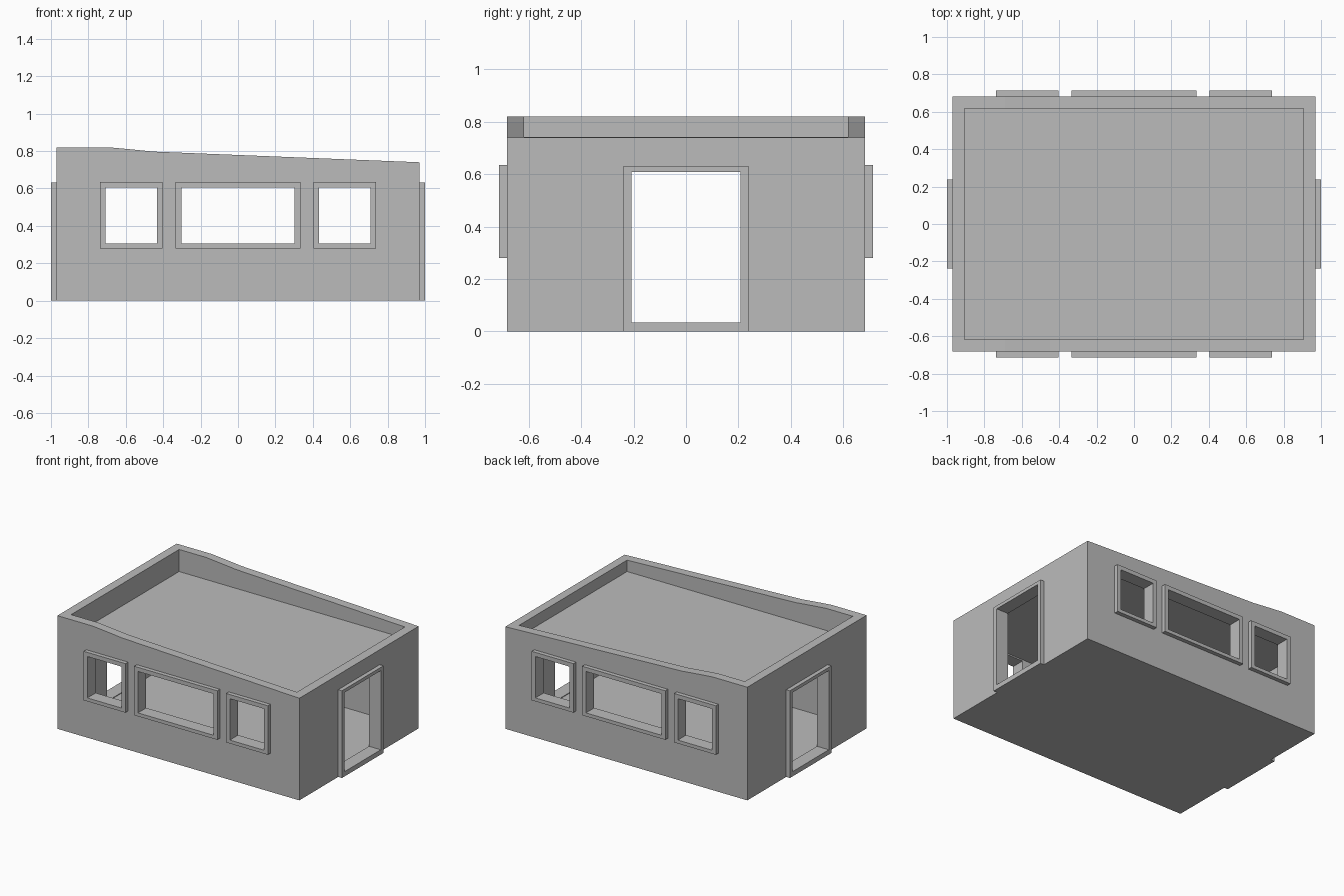
import bpy, bmesh
from mathutils import Vector, Matrix

cube = bpy.data.objects.get("Cube")
if cube:
    bpy.data.objects.remove(cube, do_unlink=True)

plaster = bpy.data.materials.new("plain grey")
plaster.use_nodes = True
grey = (0.5, 0.5, 0.5, 1)
plaster.diffuse_color = grey
plaster.node_tree.nodes["Principled BSDF"].inputs["Base Color"].default_value = grey

X, Y = 0.97, 0.683          # outer faces of the walls
WALL, TRIM, RIM = 0.065, 0.03, 0.03
FLOOR, CEILING, ROOF = 0.03, 0.615, 0.66


def add_object(name, bm):
    bmesh.ops.recalc_face_normals(bm, faces=bm.faces[:])
    mesh = bpy.data.meshes.new(name)
    bm.to_mesh(mesh)
    bm.free()
    mesh.materials.append(plaster)
    obj = bpy.data.objects.new(name, mesh)
    bpy.context.collection.objects.link(obj)
    return obj


def box(name, low, high):
    low, high = Vector(low), Vector(high)
    bm = bmesh.new()
    bmesh.ops.create_cube(bm, size=1, matrix=Matrix.Translation((low + high) / 2)
                          @ Matrix.Diagonal((high - low).to_4d()))
    return add_object(name, bm)


def cut(target, low, high):
    cutter = box("cutter", low, high)
    cutter.hide_render = True
    mod = target.modifiers.new("cut", 'BOOLEAN')
    mod.operation, mod.solver, mod.object = 'DIFFERENCE', 'EXACT', cutter
    bpy.context.view_layer.objects.active = target
    bpy.ops.object.modifier_apply(modifier=mod.name)
    bpy.data.objects.remove(cutter, do_unlink=True)


def frame(name, outer, inner, place):
    """Rectangular trim; place(u, v, depth) maps it onto a wall."""
    bm = bmesh.new()
    loops = []
    for u0, u1, v0, v1 in (outer, inner):
        for depth in (0, TRIM):
            corners = ((u0, v0), (u1, v0), (u1, v1), (u0, v1))
            loops.append([bm.verts.new(place(u, v, depth)) for u, v in corners])
    back_out, front_out, back_in, front_in = loops
    for a, b in ((back_out, front_out), (front_out, front_in),
                 (front_in, back_in), (back_in, back_out)):
        for i in range(4):
            j = (i + 1) % 4
            bm.faces.new((a[i], a[j], b[j], b[i]))
    return add_object(name, bm)


# Building body: side profile with a sloping parapet, extruded through the depth
profile = [(-X, 0), (X, 0), (X, 0.74), (-0.45, 0.797), (-0.58, 0.81), (-0.69, 0.82), (-X, 0.82)]
bm = bmesh.new()
face = bm.faces.new([bm.verts.new((x, -Y, z)) for x, z in profile])
grown = bmesh.ops.extrude_face_region(bm, geom=[face])["geom"]
bmesh.ops.translate(bm, vec=(0, 2 * Y, 0),
                    verts=[v for v in grown if isinstance(v, bmesh.types.BMVert)])
body = add_object("building_shell", bm)

# Roof tray behind the parapet and the hollow room
ix, iy = X - WALL, Y - WALL
cut(body, (-ix, -iy, ROOF), (ix, iy, 1.2))
cut(body, (-ix, -iy, FLOOR), (ix, iy, CEILING))

# Windows in the front and back walls
for label, centre, half in (("right", -0.571, 0.167), ("middle", 0, 0.333), ("left", 0.571, 0.167)):
    outer = (centre - half, centre + half, 0.28, 0.635)
    inner = (outer[0] + RIM, outer[1] - RIM, 0.305, 0.605)
    cut(body, (inner[0], -1, inner[2]), (inner[1], 1, inner[3]))
    for wall, s in (("front", -1), ("back", 1)):
        frame(f"{wall}_{label}_window_frame", outer, inner,
              lambda u, v, d, s=s: (u, s * (Y + d), v))

# Doorways in the two end walls
outer = (-0.238, 0.238, 0, 0.632)
inner = (-0.207, 0.207, 0.035, 0.608)
cut(body, (-1.2, inner[0], inner[2]), (1.2, inner[1], inner[3]))
for side, s in (("right", -1), ("left", 1)):
    frame(f"{side}_door_frame", outer, inner,
          lambda u, v, d, s=s: (s * (X + d), u, v))
